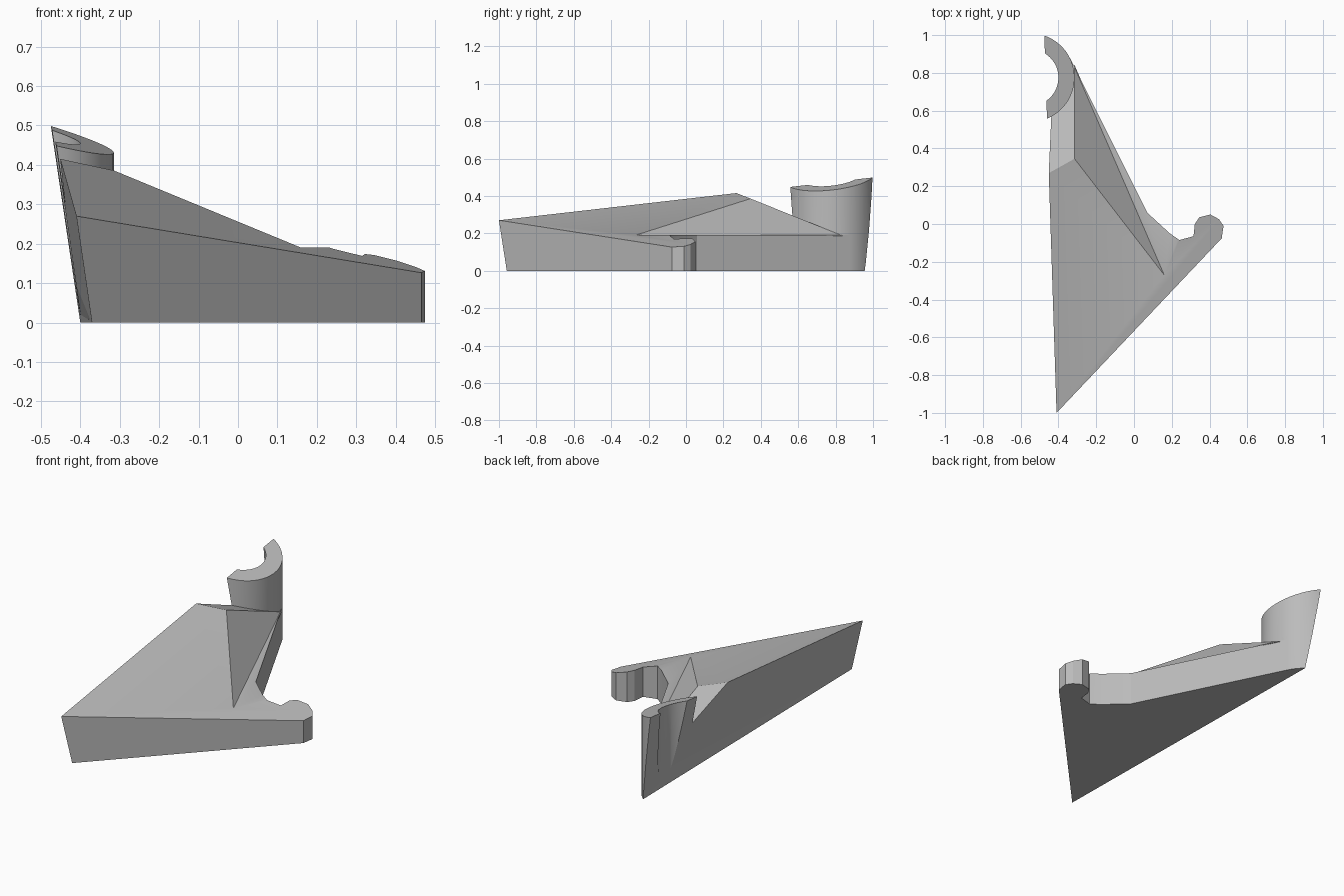
import bpy, bmesh, math
from mathutils import Vector, Matrix

cube = bpy.data.objects.get("Cube")
if cube:
    bpy.data.objects.remove(cube, do_unlink=True)

grey = bpy.data.materials.new("plain grey")
grey.use_nodes = True
GREY = (0.5, 0.5, 0.5, 1)
grey.diffuse_color = GREY
grey.node_tree.nodes["Principled BSDF"].inputs["Base Color"].default_value = GREY


def add_object(name, bm):
    bmesh.ops.recalc_face_normals(bm, faces=bm.faces)
    mesh = bpy.data.meshes.new(name)
    bm.to_mesh(mesh)
    bm.free()
    mesh.materials.append(grey)
    obj = bpy.data.objects.new(name, mesh)
    bpy.context.collection.objects.link(obj)
    return obj


def prism(outline, z0, z1):
    bm = bmesh.new()
    face = bm.faces.new([bm.verts.new((x, y, z0)) for x, y in outline])
    top = bmesh.ops.extrude_face_region(bm, geom=[face])["geom"]
    bmesh.ops.translate(bm, vec=(0, 0, z1 - z0),
                        verts=[v for v in top if isinstance(v, bmesh.types.BMVert)])
    return bm


def cylinder(radius, z0, z1):
    bm = bmesh.new()
    bmesh.ops.create_cone(bm, cap_ends=True, segments=48, radius1=radius, radius2=radius,
                          depth=z1 - z0, matrix=Matrix.Translation((-0.55, 0.775, (z0 + z1) / 2)))
    return bm


def trim(bm, a, b, c, outward):
    """Cut away everything on the outward side of the plane through a, b, c."""
    a, b, c = Vector(a), Vector(b), Vector(c)
    normal = (b - a).cross(c - a).normalized()
    if normal.dot(Vector(outward)) < 0:
        normal.negate()
    bmesh.ops.bisect_plane(bm, geom=bm.verts[:] + bm.edges[:] + bm.faces[:], dist=1e-5,
                           plane_co=a, plane_no=normal, clear_outer=True)
    bmesh.ops.holes_fill(bm, edges=[e for e in bm.edges if e.is_boundary], sides=0)


# Low slab with the hook on the right
slab = add_object("wedge_block", prism(
    [(-0.7, -1.3), (0.465, -1.3), (0.465, -0.07), (0.474, -0.01), (0.45, 0.025), (0.405, 0.05),
     (0.345, 0.035), (0.322, 0.0), (0.315, -0.065), (0.24, -0.085), (0.19, -0.05),
     (0.07, 0.06), (-0.339, 0.878), (-0.45, 0.85), (-0.7, 0.8)], -0.1, 0.19))

# Raised ramp with two sloping back faces
peak, foot, heel = (-0.315, 0.34, 0.388), (0.16, -0.27, 0.19), (-0.315, 0.83, 0.19)
bm = prism([(-0.75, -1.4), (1, -1.4), (1, 1.2), (-0.75, 1.2)], 0.185, 0.9)
trim(bm, peak, foot, heel, (1, 0.5, 1))
trim(bm, peak, heel, (-0.45, 0.27, 0.415), (0, 1, 1))
ramp = add_object("ramp", bm)

# Curved post at the back and its bore
post = add_object("post", cylinder(0.235, -0.2, 1))
bore = add_object("bore", cylinder(0.15, -0.4, 1.3))

for part, mode in ((ramp, "UNION"), (post, "UNION"), (bore, "DIFFERENCE")):
    part.hide_render = True
    mod = slab.modifiers.new(part.name, "BOOLEAN")
    mod.operation, mod.object, mod.solver = mode, part, "EXACT"
bpy.context.view_layer.update()
joined = bpy.data.meshes.new_from_object(
    slab.evaluated_get(bpy.context.evaluated_depsgraph_get()))
slab.modifiers.clear()
for part in (ramp, post, bore):
    bpy.data.objects.remove(part, do_unlink=True)

# Trim the joined block with its flat outer planes
bm = bmesh.new()
bm.from_mesh(joined)
bmesh.ops.remove_doubles(bm, verts=bm.verts, dist=1e-5)
trim(bm, (0, 0, 0), (1, 0, 0), (0, 1, 0), (0, 0, -1))
trim(bm, (-0.41, -1, 0.27), (-0.41, -1, 0), (0.47, -0.07, 0), (1, -1, 0))
trim(bm, (-0.475, 1, 0.5), (-0.41, -1, 0.27), (-0.40, 0.95, 0), (-1, 0, 0))
trim(bm, (-0.41, -1, 0.27), (-0.45, 0.27, 0.415), (0.16, -0.27, 0.19), (0, 0, 1))
bmesh.ops.dissolve_limit(bm, angle_limit=0.002, verts=bm.verts, edges=bm.edges)
bmesh.ops.recalc_face_normals(bm, faces=bm.faces)
bm.to_mesh(slab.data)
bm.free()

bpy.ops.object.select_all(action="DESELECT")
slab.select_set(True)
bpy.context.view_layer.objects.active = slab
bpy.ops.object.shade_smooth_by_angle(angle=math.radians(20))
